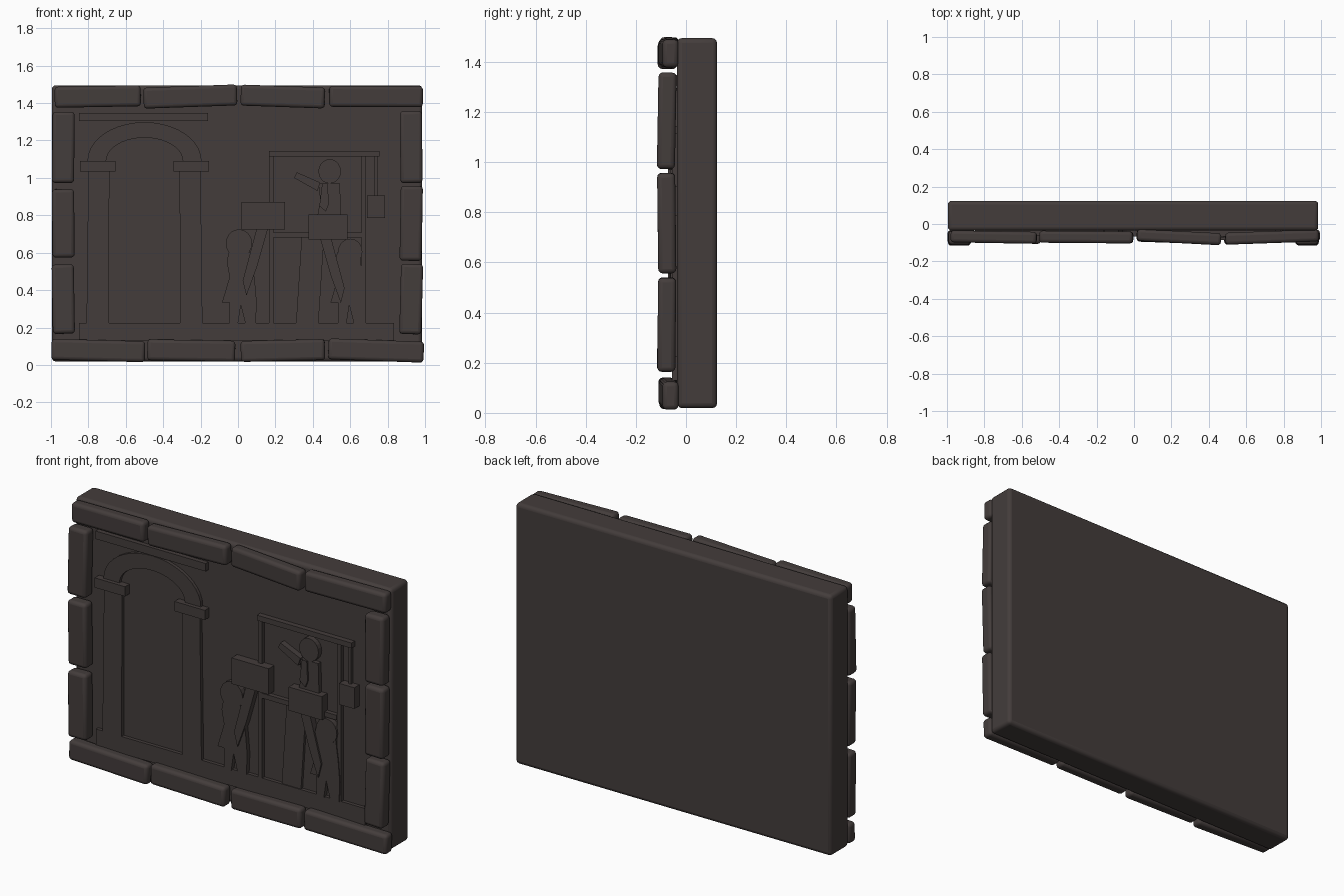
import bpy, bmesh, math
from mathutils import Vector

cube = bpy.data.objects.get("Cube")
if cube:
    bpy.data.objects.remove(cube, do_unlink=True)

stone_mat = bpy.data.materials.new("dark_stone")
stone_mat.use_nodes = True
colour = (0.057, 0.046, 0.044, 1)
stone_mat.diffuse_color = colour
bsdf = stone_mat.node_tree.nodes["Principled BSDF"]
bsdf.inputs["Base Color"].default_value = colour
bsdf.inputs["Roughness"].default_value = 0.8

WALL = -0.036          # front surface of the slab


def finish(name, bm):
    """Turn a bmesh into a linked object with the stone material."""
    bmesh.ops.recalc_face_normals(bm, faces=bm.faces)
    mesh = bpy.data.meshes.new(name)
    bm.to_mesh(mesh)
    bm.free()
    mesh.materials.append(stone_mat)
    obj = bpy.data.objects.new(name, mesh)
    bpy.context.scene.collection.objects.link(obj)
    return obj


def rounded_block(name, centre, size, roll=0, yaw=0, pitch=0, bevel=0.018):
    bm = bmesh.new()
    bmesh.ops.create_cube(bm, size=1)
    bmesh.ops.scale(bm, vec=Vector(size), verts=bm.verts)
    obj = finish(name, bm)
    obj.location = centre
    obj.rotation_euler = [math.radians(a) for a in (pitch, -roll, yaw)]
    mod = obj.modifiers.new("rounded_edges", "BEVEL")
    mod.width = bevel
    mod.segments = 3
    bpy.context.view_layer.objects.active = obj
    obj.select_set(True)
    bpy.ops.object.shade_smooth_by_angle(angle=math.radians(40))
    obj.select_set(False)
    return obj


def relief(name, outline, depth):
    """Raise a flat outline (x, z) out of the slab by the given depth."""
    bm = bmesh.new()
    face = bm.faces.new([bm.verts.new((x, WALL + 0.01, z)) for x, z in outline])
    grown = bmesh.ops.extrude_face_region(bm, geom=[face])["geom"]
    moved = [g for g in grown if isinstance(g, bmesh.types.BMVert)]
    bmesh.ops.translate(bm, vec=(0, -depth - 0.01, 0), verts=moved)
    return finish(name, bm)


def plate(name, left, right, bottom, top, depth):
    corners = [(left, bottom), (right, bottom), (right, top), (left, top)]
    return relief(name, corners, depth)


def ellipse(cx, cz, rx, rz, start=0, end=360, count=20):
    angles = [math.radians(start + (end - start) * i / count) for i in range(count + 1)]
    return [(cx + rx * math.cos(a), cz + rz * math.sin(a)) for a in angles]


def shifted(outline, dx, dz):
    return [(x + dx, z + dz) for x, z in outline]


# Slab behind everything
rounded_block("back_slab", (-0.005, 0.044, 0.757), (1.98, 0.16, 1.476), bevel=0.02)

# Frame stones: centre x, width, roll, yaw
top_row = [(-0.75, 0.46, 1, -1), (-0.255, 0.5, 2, -0.5), (0.24, 0.45, -2, -3), (0.738, 0.5, -0.3, 2)]
bottom_row = [(-0.747, 0.5, -1.5, -1), (-0.25, 0.47, -1, -0.5), (0.24, 0.45, 1.3, -2), (0.738, 0.51, -2, 2)]
for label, row, z in (("top", top_row, 1.435), ("bottom", bottom_row, 0.077)):
    for i, (x, width, roll, yaw) in enumerate(row):
        rounded_block(f"{label}_stone_{i + 1}", (x, -0.07, z), (width, 0.064, 0.112), roll, yaw)

# Side stones: centre z, height, roll, pitch
left_side = [(1.163, 0.38, -0.5, -1), (0.757, 0.365, 0.5, 0.5), (0.352, 0.37, 1, -1)]
right_side = [(1.165, 0.385, 0.5, -1), (0.757, 0.4, -1, 0.7), (0.352, 0.375, -1.5, -0.5)]
for label, column, x in (("left", right_side, 0.926), ("right", left_side, -0.934)):
    for i, (z, height, roll, pitch) in enumerate(column):
        rounded_block(f"{label}_stone_{i + 1}", (x, -0.077, z), (0.118, 0.072, height), roll, pitch=pitch)

# Ground strip
plate("ground_strip", -0.85, 0.835, 0.13, 0.225, 0.02)

# Archway with pillars, capitals and cornice
ARCH_X = -0.5
for side, name in ((-1, "right"), (1, "left")):
    pillar = [(0.188, 1.04), (0.3, 1.04), (0.31, 0.22), (0.19, 0.22)]
    relief(f"{name}_pillar", [(ARCH_X + side * x, z) for x, z in pillar], 0.02)
    capital = sorted((ARCH_X + side * 0.155, ARCH_X + side * 0.345))
    plate(f"{name}_capital", *capital, 1.035, 1.09, 0.04)
outer = ellipse(ARCH_X, 1.09, 0.305, 0.208, 0, 180)
inner = ellipse(ARCH_X, 1.09, 0.205, 0.125, 180, 0)
relief("arch_band", outer + inner, 0.018)
plate("cornice", -0.85, -0.16, 1.303, 1.348, 0.025)

# Stall: posts, rails, counter panel and hanging sign
for name, left, right, bottom in (("right_post", 0.165, 0.19, 0.22), ("left_post", 0.66, 0.685, 0.22),
                                  ("sign_hanger", 0.73, 0.747, 0.9)):
    plate(name, left, right, bottom, 1.12, 0.02)
plate("stall_top_rail", 0.165, 0.757, 1.115, 1.145, 0.03)
plate("stall_counter", 0.19, 0.66, 0.68, 0.708, 0.025)
relief("counter_panel", [(0.31, 0.22), (0.43, 0.22), (0.46, 0.68), (0.34, 0.68)], 0.015)
plate("hanging_sign", 0.69, 0.785, 0.785, 0.905, 0.045)

# Two carrying figures share one body outline
body = [(-0.05, 0.6), (0.07, 0.6), (0.09, 0.45), (0.1, 0.335), (0.095, 0.22), (0.04, 0.22),
        (0.015, 0.32), (0.0, 0.22), (-0.045, 0.22), (-0.045, 0.335), (-0.085, 0.335),
        (-0.045, 0.47), (-0.06, 0.55)]
raised_arm = [(0.1, 0.73), (0.16, 0.73), (0.1, 0.52), (0.045, 0.37), (0.025, 0.45)]
relief("right_carrier_body", body, 0.025)
relief("right_carrier_head", ellipse(0.005, 0.65, 0.07, 0.075)[:-1], 0.03)
relief("right_carrier_arm", raised_arm, 0.035)
plate("right_carrier_box", 0.02, 0.252, 0.725, 0.872, 0.05)

relief("left_carrier_body", shifted(body, 0.58, 0), 0.025)
relief("left_carrier_head", ellipse(0.6, 0.605, 0.065, 0.07)[:-1], 0.03)
mirrored_arm = [(0.595 - x, z - 0.04) for x, z in raised_arm]
relief("left_carrier_arm", mirrored_arm, 0.035)
plate("left_carrier_box", 0.378, 0.585, 0.67, 0.803, 0.05)

# Figure standing behind the counter
relief("seller_body", [(0.425, 0.8), (0.55, 0.8), (0.545, 0.97), (0.43, 0.97), (0.44, 0.88)], 0.025)
relief("seller_head", ellipse(0.49, 1.035, 0.06, 0.065)[:-1], 0.03)
relief("seller_pointing_arm", [(0.3, 1.0), (0.315, 1.03), (0.44, 0.975), (0.425, 0.93)], 0.035)
relief("seller_resting_arm", [(0.45, 0.97), (0.48, 0.97), (0.485, 0.86), (0.47, 0.82), (0.435, 0.85)], 0.035)
